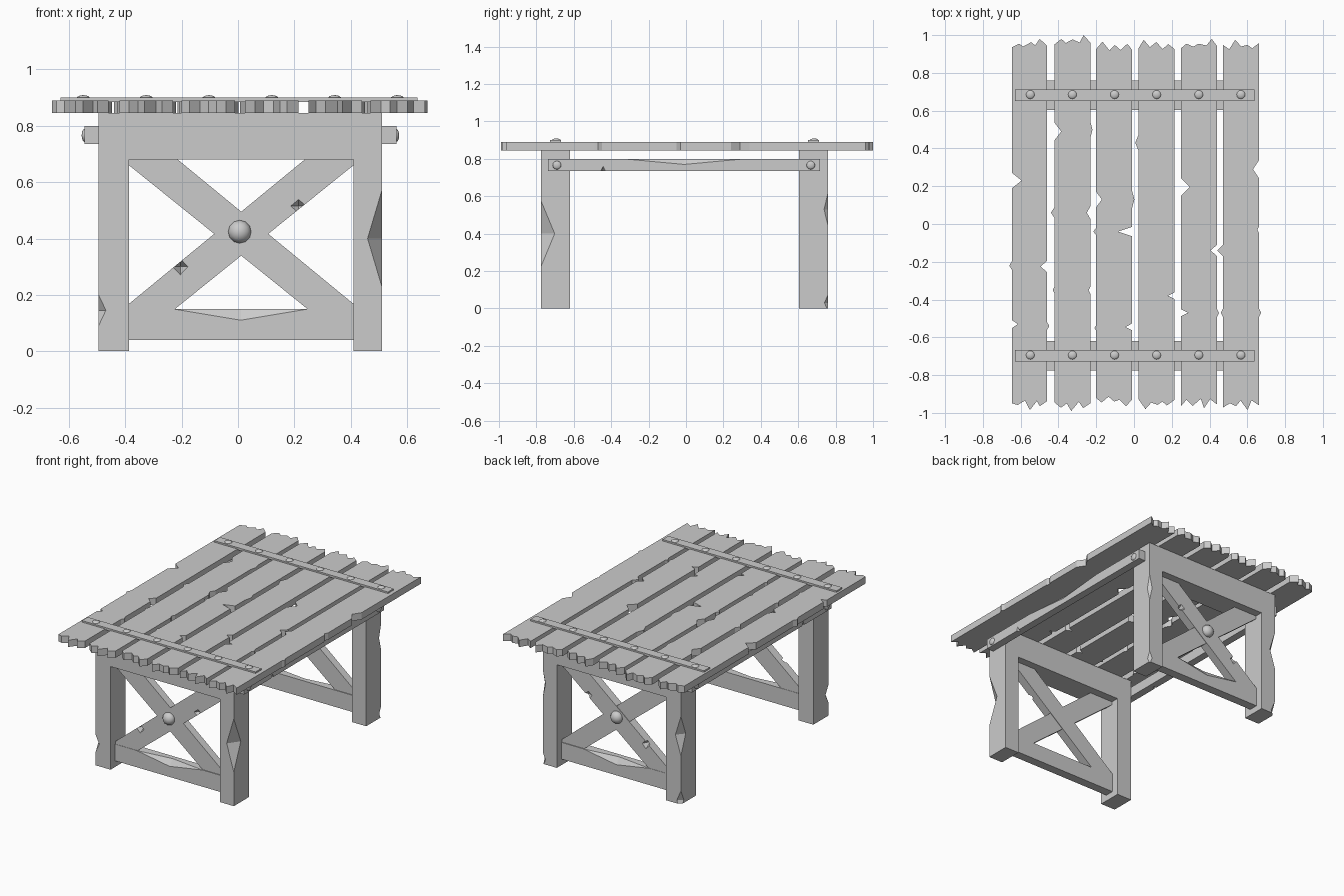
import bpy, bmesh, math, random
from mathutils import Vector, Matrix

if "Cube" in bpy.data.objects:
    bpy.data.objects.remove(bpy.data.objects["Cube"])

random.seed(7)


def to_object(bm, name):
    bmesh.ops.recalc_face_normals(bm, faces=bm.faces)
    me = bpy.data.meshes.new(name)
    bm.to_mesh(me)
    bm.free()
    ob = bpy.data.objects.new(name, me)
    bpy.context.collection.objects.link(ob)
    return ob


def chip(ob, chips):
    """Cut diamond shaped splinters (centre, radii) out of an object's edges."""
    bm = bmesh.new()
    for c, r in chips:
        vs = [bm.verts.new(Vector(c) + Vector([s * r[i] if j == i else 0 for j in range(3)]))
              for i in range(3) for s in (-1, 1)]
        for a in (0, 1):
            for b in (2, 3):
                for d in (4, 5):
                    bm.faces.new((vs[a], vs[b], vs[d]))
    cutter = to_object(bm, "chip_cutter")
    cutter.hide_render = True
    m = ob.modifiers.new("chips", 'BOOLEAN')
    m.operation, m.solver, m.object = 'DIFFERENCE', 'EXACT', cutter
    dg = bpy.context.evaluated_depsgraph_get()
    dg.update()
    me = bpy.data.meshes.new_from_object(ob.evaluated_get(dg))
    ob.modifiers.clear()
    ob.data = me
    bpy.data.objects.remove(cutter)


def box(name, lo, hi, chips=()):
    bm = bmesh.new()
    lo, hi = Vector(lo), Vector(hi)
    bmesh.ops.create_cube(bm, size=1, matrix=Matrix.Translation((lo + hi) / 2)
                          @ Matrix.Diagonal((*(hi - lo), 1)))
    ob = to_object(bm, name)
    if chips:
        chip(ob, chips)
    return ob


def prism(name, pts, origin, axis, depth):
    """Extrude an outline: axis 'z' uses (x, y) points, axis 'y' uses (x, z)."""
    bm = bmesh.new()
    vs = [bm.verts.new((x, v, origin) if axis == 'z' else (x, origin, v)) for x, v in pts]
    f = bm.faces.new(vs)
    ext = bmesh.ops.extrude_face_region(bm, geom=[f])
    d = (0, 0, depth) if axis == 'z' else (0, depth, 0)
    bmesh.ops.translate(bm, vec=d, verts=[g for g in ext['geom'] if isinstance(g, bmesh.types.BMVert)])
    return to_object(bm, name)


def bolt(name, loc, normal, r, h):
    """Domed bolt head."""
    bm = bmesh.new()
    rot = Vector((0, 0, 1)).rotation_difference(Vector(normal)).to_matrix().to_4x4()
    bmesh.ops.create_uvsphere(bm, u_segments=12, v_segments=8, radius=1,
                              matrix=Matrix.Translation(loc) @ rot @ Matrix.Diagonal((r, r, h, 1)))
    for f in bm.faces:
        f.smooth = True
    return to_object(bm, name)


# Table top planks: x range, end heights, notches as (y, depth, half width)
planks = [
    (-0.645, -0.46, 0.98, 0.985, [(-.53, .03, .02), (-.22, -.015, .025), (.23, .05, .04)],
     [(-.54, -.012, .02), (-.225, .035, .03)]),
    (-0.42, -0.23, 1.0, 0.99, [(-.35, -.01, .02), (.06, -.02, .03), (.49, .035, .045)],
     [(-.35, .01, .02), (.06, .02, .035), (.5, -.01, .04)]),
    (-0.20, -0.01, 0.965, 0.965, [(-.55, -.01, .015), (-.04, -.015, .02), (.13, .03, .04)],
     [(-.545, .035, .018), (-.04, .075, .025), (.13, -.012, .045)]),
    (0.025, 0.215, 0.975, 0.98, [(-.38, -.0, .02), (.43, -.018, .045)], [(-.38, .035, .018)]),
    (0.25, 0.44, 0.98, 0.975, [(-.47, .035, .018), (.195, .045, .045)],
     [(-.47, -.01, .02), (-.14, .035, .03)]),
    (0.47, 0.663, 0.975, 0.985, [(-.47, -.01, .02), (-.14, -.03, .03)],
     [(-.47, -.01, .02), (-.03, .01, .02), (.29, .033, .05)]),
]


def jagged(x0, x1, top):
    n = 7
    peak = random.randint(1, n - 2)
    out = []
    for i in range(n):
        t = i / (n - 1)
        if 0 < i < n - 1:
            t += random.uniform(-.05, .05)
        y = top if i == peak else top - (.018 if i % 2 == peak % 2 else .042) + random.uniform(-.01, .008)
        out.append((x0 + (x1 - x0) * t, y))
    return out


for i, (x0, x1, top, bot, left, right) in enumerate(planks):
    pts = [(x, -y) for x, y in jagged(x0, x1, bot)]
    for y, d, w in right:
        pts += [(x1, y - w), (x1 - d, y), (x1, y + w)]
    pts += jagged(x0, x1, top)[::-1]
    for y, d, w in reversed(left):
        pts += [(x0, y + w), (x0 + d, y), (x0, y - w)]
    prism(f"plank_{i + 1}", pts, 0.845, 'z', 0.045)

# Two end frames
L0, L1, R0, R1 = -0.495, -0.387, 0.41, 0.512
for tag, yc, s in (("front", -0.697, -1), ("back", 0.682, 1)):
    ya, yb, out = yc - .078, yc + .078, yc + s * .078
    front = s < 0
    # Legs with splintered corners
    box(f"{tag}_left_leg", (L0, ya, 0), (L1, yb, .845),
        [((L0, out, .145), (.026, .03, .055))] if front else
        [((L0, out, .45), (.04, .05, .13)), ((L0, out, .02), (.03, .03, .07))])
    box(f"{tag}_right_leg", (R0, ya, 0), (R1, yb, .845),
        [((R1, out, .4), (.052, .073, .175))] if front else
        [((R1, out, .53), (.02, .022, .09)), ((R1, out, .03), (.02, .02, .045))])
    # Top beam and lower rail
    box(f"{tag}_top_beam", (L1, ya, .68), (R0, yb, .845))
    ro = yc + s * .03
    box(f"{tag}_lower_rail", (L1, yc - .03, .04), (R0, yc + .03, .15),
        [((.01, ro, .15), (.24, .03, .04))])
    # Crossed braces, clipped to the frame opening
    for k, name in ((1, "rising"), (-1, "falling")):
        c, hx, h = .0115, .3985, .056
        pts = [(-hx, .15), (-.235, .15), (hx, .66), (hx, .68), (.225, .68), (-hx, .168)]
        b = prism(f"{tag}_{name}_brace", [(c + k * x, z) for x, z in pts],
                  yc - (.028 if k > 0 else .025), 'y', .056 if k > 0 else .05)
        if k > 0:
            chip(b, [((-.205, ro, .3), (.028, .05, .03)), ((.215, ro, .515), (.03, .03, .025))])
    bolt(f"{tag}_brace_bolt", (.006, ro, .424), (0, s, 0), .041, .035)
    # Strap across the planks with a bolt per plank
    box(f"{tag}_strap", (-.63, yc - .03, .885), (.637, yc + .03, .9))
    for i in range(6):
        bolt(f"{tag}_strap_bolt_{i + 1}", (-.549 + .223 * i, yc + .003, .897), (0, 0, 1), .024, .012)

# Long side rails with end bolts
for tag, xi, s in (("left", L0, -1), ("right", R1, 1)):
    xo = xi + s * .05
    box(f"{tag}_side_rail", (min(xi, xo), -.738, .735), (max(xi, xo), .717, .8),
        [((xo, -.01, .8), (.025, .325, .03)), ((xo, -.443, .735), (.02, .012, .025))])
    for y, end in ((-.69, "front"), (.667, "back")):
        bolt(f"{tag}_{end}_rail_bolt", (xo, y, .766), (s, 0, 0), .023, .01)
